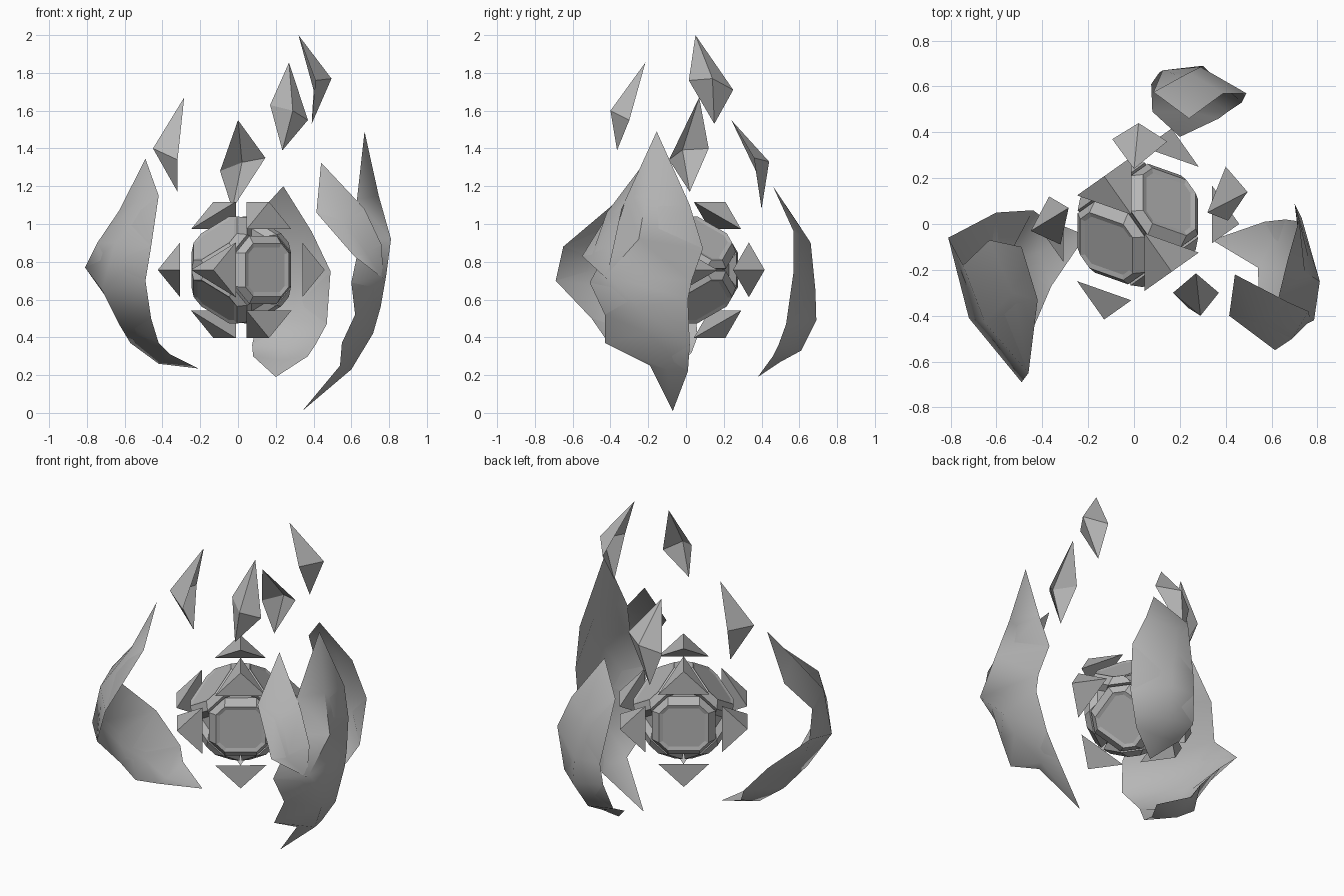
import bpy, bmesh, math
from mathutils import Vector

cube = bpy.data.objects.get("Cube")
if cube:
    bpy.data.objects.remove(cube, do_unlink=True)

stone = bpy.data.materials.new("grey_stone")
stone.use_nodes = True
stone.diffuse_color = (0.47, 0.47, 0.47, 1)
stone.node_tree.nodes["Principled BSDF"].inputs["Base Color"].default_value = stone.diffuse_color
stone.node_tree.nodes["Principled BSDF"].inputs["Roughness"].default_value = 0.8


def finish(name, bm, smooth_angle=None):
    """Turn a bmesh into a named object with the stone material."""
    bmesh.ops.recalc_face_normals(bm, faces=bm.faces[:])
    mesh = bpy.data.meshes.new(name)
    bm.to_mesh(mesh)
    bm.free()
    mesh.materials.append(stone)
    obj = bpy.data.objects.new(name, mesh)
    bpy.context.collection.objects.link(obj)
    if smooth_angle:
        bpy.ops.object.select_all(action='DESELECT')
        obj.select_set(True)
        bpy.context.view_layer.objects.active = obj
        bpy.ops.object.shade_smooth_by_angle(angle=math.radians(smooth_angle))


def loft(bm, rings, start=None, end=None):
    """Skin a stack of equal rings; each end closes on a point or a flat cap."""
    loops = [[bm.verts.new(p) for p in ring] for ring in rings]
    count = len(loops[0])
    for low, high in zip(loops, loops[1:]):
        for i in range(count):
            j = (i + 1) % count
            bm.faces.new((low[i], low[j], high[j], high[i]))
    for loop, point in ((loops[0], start), (loops[-1], end)):
        if point is None:
            bm.faces.new(loop)
        else:
            tip = bm.verts.new(point)
            for i in range(count):
                bm.faces.new((loop[i], loop[(i + 1) % count], tip))


def blade(name, top, rows, bottom, hollow=0.75, smooth_angle=None):
    """Curved leaf: each row holds one edge, the outer ridge and the other edge."""
    rings = []
    for row in rows:
        edge_a, ridge, edge_b = (Vector(p) for p in row)
        inner = ((edge_a + edge_b) / 2).lerp(ridge, hollow)
        rings.append((edge_a, ridge, edge_b, inner))
    bm = bmesh.new()
    loft(bm, rings, top, bottom)
    finish(name, bm, smooth_angle)


# Core: a cube standing with one body diagonal along x
centre = Vector((0.017, 0, 0.757))
across = Vector((math.sqrt(2 / 3), math.sqrt(1 / 3), 0))
up = Vector((0, 0, 1))
axis_a = across.cross(up)
axis_b = (across + up).normalized()
axis_c = (up - across).normalized()
axes = (axis_a, axis_b, axis_c)


def octagon(normal, u, v, depth, width, diagonal):
    """Square with cut corners, lying at a depth along the normal."""
    k = diagonal * math.sqrt(2) - width
    flat = ((width, -k), (width, k), (k, width), (-k, width),
            (-width, k), (-width, -k), (-k, -width), (k, -width))
    return [centre + normal * depth + u * x + v * y for x, y in flat]


hull = bmesh.new()
for index, axis in enumerate(axes):
    second, third = axes[(index + 1) % 3], axes[(index + 2) % 3]
    u, v = (second + third).normalized(), (second - third).normalized()
    for sign, side in ((1, "outer"), (-1, "inner")):
        normal = axis * sign
        for p in octagon(normal, u, v, 0.17, 0.165, 0.17):
            hull.verts.new(p)
        # Raised bevelled plate with a slightly sunken centre panel
        plate = bmesh.new()
        profile = ((0.15, 0.175, 0.15), (0.2, 0.18, 0.19),
                   (0.238, 0.14, 0.163), (0.232, 0.118, 0.143))
        loft(plate, [octagon(normal, u, v, *step) for step in profile])
        finish(f"core_plate_{side}_{index + 1}", plate)
bmesh.ops.remove_doubles(hull, verts=hull.verts[:], dist=0.001)
bmesh.ops.convex_hull(hull, input=hull.verts[:])
finish("core_body", hull)

# Floating corner pieces around the core
reach, leg = 0.255, 0.205
number = 0
for i in (-1, 1):
    for j in (-1, 1):
        for k in (-1, 1):
            signed = [axis * s for axis, s in zip(axes, (i, j, k))]
            apex = centre + sum(signed, Vector()) * reach
            number += 1
            bm = bmesh.new()
            loft(bm, [[apex - d * leg for d in signed]], None, apex)
            finish(f"corner_piece_{number}", bm)

# Large curved blades
blade("left_blade", (-.49, -.1, 1.345), [
    ((-.42, -.33, 1.15), (-.53, -.3, 1.12), (-.63, -.07, 1.07)),
    ((-.46, -.65, .88), (-.65, -.43, .9), (-.745, -.18, .9)),
    ((-.49, -.69, .7), (-.72, -.41, .65), (-.81, -.06, .77)),
    ((-.46, -.5, .5), (-.63, -.3, .47), (-.6, .05, .58)),
    ((-.42, -.41, .37), (-.57, -.15, .37), (-.44, .06, .4)),
    ((-.36, -.27, .31), (-.42, -.12, .26), (-.4, .03, .32)),
], (-.21, -.05, .235), 0.78, 60)

blade("right_blade", (.67, -.155, 1.49), [
    ((.63, -.32, 1.13), (.745, -.21, 1.15), (.72, .02, 1.1)),
    ((.65, -.38, .93), (.81, -.25, .92), (.7, .09, .87)),
    ((.6, -.51, .69), (.785, -.42, .73), (.73, .03, .7)),
    ((.62, -.43, .52), (.755, -.25, .56), (.73, .01, .6)),
    ((.55, -.43, .37), (.715, -.2, .42), (.66, .02, .36)),
    ((.54, -.19, .25), (.6, -.1, .23), (.57, .01, .22)),
], (.34, -.07, .01), 0.78, 60)

blade("right_blade_prong", (.44, -.22, 1.325), [
    ((.415, -.4, 1.06), (.54, -.42, 1.06), (.67, -.34, 1.08)),
    ((.615, -.55, .83), (.69, -.5, .83), (.76, -.38, .89)),
], (.77, -.42, .71), 0.7, 60)

blade("back_blade", (.24, .46, 1.2), [
    ((.085, .575, 1.03), (.24, .66, .9), (.39, .57, .96)),
    ((.125, .67, .65), (.29, .685, .65), (.49, .57, .75)),
    ((.11, .66, .52), (.3, .69, .49), (.47, .53, .47)),
    ((.075, .61, .36), (.25, .61, .33), (.41, .49, .36)),
    ((.08, .49, .3), (.23, .5, .27), (.37, .46, .3)),
], (.2, .38, .19), 0.7, 60)

# Small bent shards drifting above
blade("left_shard", (-.285, .07, 1.67),
      [((-.32, -.09, 1.34), (-.45, -.03, 1.4), (-.37, .12, 1.4))], (-.32, .02, 1.17))
blade("back_shard", (0, .24, 1.55),
      [((-.095, .37, 1.28), (.02, .44, 1.33), (.145, .36, 1.35))], (-.03, .4, 1.08))
blade("front_shard", (.27, -.215, 1.855),
      [((.17, -.3, 1.63), (.29, -.4, 1.6), (.37, -.3, 1.55))], (.235, -.365, 1.39))
blade("top_shard", (.32, .05, 2),
      [((.41, .015, 1.76), (.495, .14, 1.77), (.4, .25, 1.71))], (.39, .15, 1.53))
